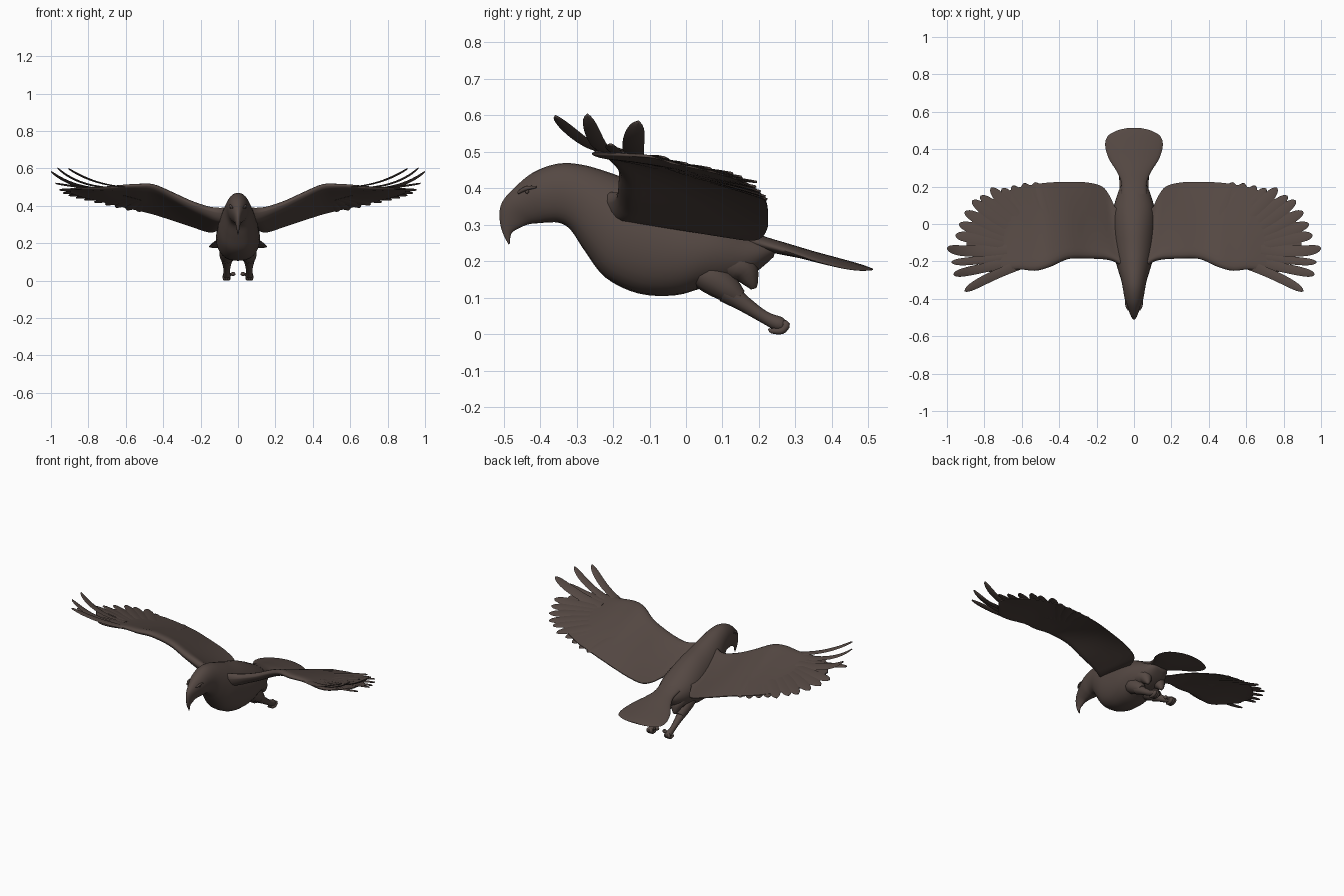
import bpy, bmesh, math
from mathutils import Vector

cube = bpy.data.objects.get("Cube")
if cube:
    bpy.data.objects.remove(cube, do_unlink=True)

brown = bpy.data.materials.new("dark_brown_plumage")
brown.use_nodes = True
colour = (0.09, 0.065, 0.056, 1)
brown.diffuse_color = colour
bsdf = brown.node_tree.nodes["Principled BSDF"]
bsdf.inputs["Base Color"].default_value = colour
bsdf.inputs["Roughness"].default_value = 0.8


def resample(stations, steps):
    """Smooth curve through a list of number tuples."""
    out = []
    last = len(stations) - 1
    for i in range(last):
        quad = [stations[min(max(i + k, 0), last)] for k in (-1, 0, 1, 2)]
        for s in range(steps):
            t = s / steps
            out.append([b + (c - a) * t / 2 + (a - 2.5 * b + 2 * c - d / 2) * t * t
                        + (1.5 * (b - c) + (d - a) / 2) * t ** 3
                        for a, b, c, d in zip(*quad)])
    return out + [list(stations[last])]


def loft(name, skins, mirror=False, angle=60):
    """Capped skins, each made from a list of closed rings."""
    bm = bmesh.new()
    for rings in skins:
        loops = [[bm.verts.new(p) for p in ring] for ring in rings]
        n = len(loops[0])
        for a, b in zip(loops, loops[1:]):
            for i in range(n):
                j = (i + 1) % n
                bm.faces.new((a[i], a[j], b[j], b[i]))
        bm.faces.new(loops[0][::-1])
        bm.faces.new(loops[-1])
    bmesh.ops.recalc_face_normals(bm, faces=bm.faces)
    mesh = bpy.data.meshes.new(name)
    bm.to_mesh(mesh)
    bm.free()
    mesh.materials.append(brown)
    obj = bpy.data.objects.new(name, mesh)
    bpy.context.collection.objects.link(obj)
    if mirror:
        obj.modifiers.new("mirror", "MIRROR").use_mirror_merge = False
    bpy.ops.object.select_all(action="DESELECT")
    obj.select_set(True)
    bpy.context.view_layer.objects.active = obj
    bpy.ops.object.shade_smooth_by_angle(angle=math.radians(angle))
    return obj


def oval(centre, side, up, n=20, belly=1):
    """Ellipse; belly below 1 squares off its lower half."""
    ring = []
    for i in range(n):
        a = 2 * math.pi * i / n
        c, s = math.cos(a), math.sin(a)
        if s < 0:
            c = math.copysign(abs(c) ** belly, c)
        ring.append(centre + side * c + up * s)
    return ring


def tube(points, steps=4, n=10):
    """Round limb through (x, y, z, radius) points."""
    pts = resample(points, steps)
    rings = []
    for i, p in enumerate(pts):
        c = Vector(p[:3])
        d = Vector(pts[min(i + 1, len(pts) - 1)][:3]) - Vector(pts[max(i - 1, 0)][:3])
        side = d.orthogonal() if abs(d.x) > 0.9 * d.length else d.cross(Vector((1, 0, 0)))
        side.normalize()
        rings.append(oval(c, side * p[3], d.normalized().cross(side) * p[3], n))
    return rings


# Body, head and hooked beak: top y, top z, bottom y, bottom z, half width
body = [
    (-.486, .246, -.483, .248, .003), (-.503, .28, -.478, .277, .008),
    (-.511, .32, -.455, .292, .014), (-.505, .36, -.43, .302, .022),
    (-.475, .397, -.40, .305, .035), (-.42, .443, -.375, .307, .05),
    (-.35, .468, -.345, .305, .059), (-.28, .464, -.315, .285, .069),
    (-.2, .44, -.275, .225, .087), (-.12, .412, -.22, .155, .104),
    (-.03, .385, -.13, .112, .114), (.05, .35, -.03, .107, .118),
    (.11, .318, .05, .128, .111), (.17, .287, .125, .14, .092),
    (.22, .264, .19, .17, .07), (.25, .248, .24, .212, .04)]
rings = []
for yt, zt, yb, zb, w in resample(body, 4):
    top, low = Vector((0, yt, zt)), Vector((0, yb, zb))
    rings.append(oval((top + low) / 2, Vector((w, 0, 0)), (top - low) / 2, 28, .75))
loft("body", [rings])

# Slight brow ridges and eyes
loft("brow", [tube([(.03, -.46, .388, .004), (.04, -.438, .4, .006),
                    (.045, -.41, .404, .003)])], mirror=True)
loft("eye", [tube([(.034, -.438, .391, .003), (.039, -.436, .391, .006),
                   (.043, -.434, .391, .003)])], mirror=True)

# Fan tail, arched across: y, z, half width, half thickness
tail = [(.16, .265, .07, .025), (.22, .247, .068, .02), (.28, .232, .092, .017),
        (.35, .215, .135, .013), (.42, .2, .154, .009), (.47, .189, .14, .006),
        (.5, .181, .09, .004), (.512, .178, .04, .002)]
rings = []
for y, z, w, t in resample(tail, 4):
    ring = oval(Vector((0, y, z)), Vector((w, 0, 0)), Vector((0, 0, t)), 24)
    rings.append([p - Vector((0, 0, .7 * p.x ** 2)) for p in ring])
loft("tail", [rings])

# Wing: x, leading y, leading z, trailing y, trailing z, half thickness
wing = [
    (.03, -.25, .365, .08, .288, .045), (.07, -.225, .363, .08, .284, .044),
    (.10, -.205, .363, .09, .276, .043), (.13, -.194, .368, .15, .261, .04),
    (.17, -.188, .38, .2, .263, .035), (.25, -.185, .41, .222, .29, .03),
    (.35, -.187, .458, .225, .323, .026), (.45, -.23, .503, .222, .355, .022),
    (.53, -.25, .508, .212, .375, .018), (.62, -.242, .504, .195, .395, .014),
    (.72, -.255, .496, .155, .42, .01), (.79, -.25, .495, .105, .437, .006),
    (.85, -.19, .493, .04, .453, .004), (.895, -.13, .49, -.04, .47, .002)]
chord = [(k / 14) ** 1.5 for k in range(15)]
rings = []
for x, yl, zl, yt, zt, th in resample(wing, 4):
    upper, lower = [], []
    camber = min(.02, .3 * x - .09)
    for u in chord:
        y, z = yl + (yt - yl) * u, zl + (zt - zl) * u + camber * u * (1 - u)
        h = th * (1 - u) ** 2 * min(1, math.sqrt(u / .08)) + .0025
        upper.append(Vector((x, y, z + h)))
        lower.append(Vector((x, y, z - h)))
    rings.append(upper + lower[::-1])
loft("wing", [rings], mirror=True)


def feather(base, mid, tip, width, slope):
    """Flat round-ended blade along a bent path."""
    base, mid, tip = Vector(base), Vector(mid), Vector(tip)
    d = (tip - base).normalized()
    side = Vector((-d.y, d.x, -slope * d.x)).normalized()
    rings = []
    for k in range(13):
        t = 1 - (1 - k / 12) ** 1.5
        c = base * (1 - t) ** 2 + mid * 2 * t * (1 - t) + tip * t * t
        w = width * math.sqrt(max(1 - t ** 7, .01))
        rings.append(oval(c, side * w, side.cross(d) * .0035, 8))
    return rings


# Long finger feathers rising at the wing tip
fingers = [
    ((.60, -.215, .50), (.77, -.275, .51), (.905, -.358, .598), .025, 0),
    ((.64, -.2, .495), (.85, -.245, .495), (.965, -.27, .602), .025, .1),
    ((.66, -.17, .49), (.85, -.2, .495), (.975, -.205, .52), .022, .2),
    ((.68, -.13, .485), (.88, -.16, .485), (1.0, -.13, .583), .031, .3)]
loft("finger_feathers", [feather(*f) for f in fingers], mirror=True)

# Shorter feathers fanned along the outer trailing edge
tips = [(.955, -.06, .485), (.935, .0, .468), (.905, .065, .455), (.865, .125, .442),
        (.82, .15, .432), (.765, .192, .418), (.705, .19, .405), (.65, .203, .392),
        (.59, .217, .378), (.53, .222, .37)]
fan = []
for i, tip in enumerate(tips):
    t = i / (len(tips) - 1)
    base = Vector((.68, -.1, .474)).lerp(Vector((.48, .04, .424)), t)
    mid = base.lerp(Vector(tip), .5) + Vector((0, 0, .003))
    fan.append(feather(base, mid, tip, .033, .3))
loft("trailing_feathers", fan, mirror=True)

# Feathered thigh blended into the belly, shank and curled toes
loft("thigh", [tube([(.05, .0, .19, .03), (.055, .06, .163, .046),
                     (.058, .11, .128, .039), (.06, .145, .1, .024)]),
               tube([(.045, .1, .2, .05), (.048, .155, .18, .042),
                     (.05, .178, .145, .022), (.05, .185, .125, .008)])], mirror=True)
loft("leg", [tube([(.06, .11, .118, .032), (.06, .16, .083, .022),
                   (.06, .215, .047, .017), (.06, .258, .028, .02),
                   (.06, .28, .028, .008)])], mirror=True)
toes = []
for x in (.05, .061, .072):
    toes.append(tube([(.06, .258, .03, .011), (x, .275, .026, .01),
                      (x, .262, .01, .0095), (x, .235, .01, .007), (x, .226, .016, .002)]))
toes.append(tube([(.056, .25, .028, .012), (.036, .255, .034, .008),
                  (.025, .25, .035, .012), (.015, .245, .033, .004)]))
loft("toes", toes, mirror=True)
